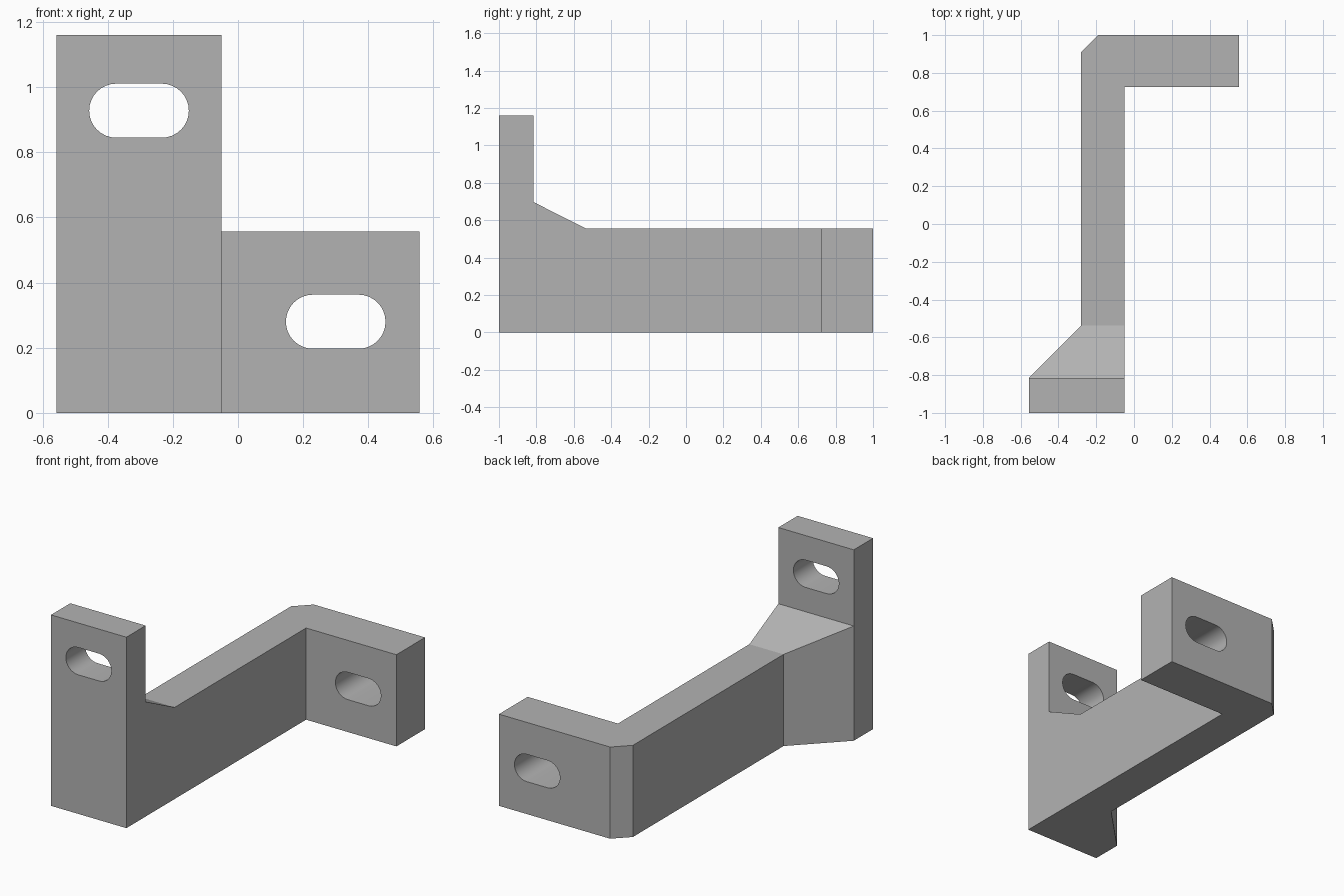
import bpy, bmesh, math
from mathutils import Vector

cube = bpy.data.objects.get("Cube")
if cube:
    bpy.data.objects.remove(cube, do_unlink=True)

grey = bpy.data.materials.new("plain grey")
grey.use_nodes = True
colour = (0.45, 0.45, 0.45, 1)
grey.diffuse_color = colour
grey.node_tree.nodes["Principled BSDF"].inputs["Base Color"].default_value = colour


def extrude(name, points, depth):
    """Make a solid from a flat outline of 3D points, swept along depth."""
    bm = bmesh.new()
    face = bm.faces.new([bm.verts.new(p) for p in points])
    swept = bmesh.ops.extrude_face_region(bm, geom=[face])["geom"]
    verts = [v for v in swept if isinstance(v, bmesh.types.BMVert)]
    bmesh.ops.translate(bm, verts=verts, vec=Vector(depth))
    bmesh.ops.recalc_face_normals(bm, faces=bm.faces)
    mesh = bpy.data.meshes.new(name)
    bm.to_mesh(mesh)
    bm.free()
    mesh.materials.append(grey)
    obj = bpy.data.objects.new(name, mesh)
    bpy.context.collection.objects.link(obj)
    return obj


def slot(name, x, z, y, depth, half=0.153, radius=0.083, steps=16):
    """Rounded slot cutter running along y."""
    points = []
    for side in (1, -1):
        for i in range(steps + 1):
            a = math.pi * i / steps - math.pi / 2
            points.append((x + side * (half - radius + radius * math.cos(a)),
                           y, z + side * radius * math.sin(a)))
    return extrude(name, points, (0, depth, 0))


# Bracket body: plan outline raised to full height
plan = [(-0.557, -1), (-0.05, -1), (-0.05, 0.725), (0.557, 0.725), (0.557, 1),
        (-0.19, 1), (-0.28, 0.91), (-0.28, -0.537), (-0.557, -0.815)]
bracket = extrude("bracket", [(x, y, 0) for x, y in plan], (0, 0, 1.16))

# Space above the arm, with the sloped gusset
side = [(-0.815, 1.5), (-0.815, 0.697), (-0.537, 0.557), (1.2, 0.557), (1.2, 1.5)]
cutters = [
    extrude("upper_cutter", [(-1, y, z) for y, z in side], (2, 0, 0)),
    slot("front_slot_cutter", -0.304, 0.928, -1.2, 0.6),
    slot("back_slot_cutter", 0.3, 0.28, 0.5, 0.8),
]

# Cut the body, then drop the cutters
bpy.context.view_layer.objects.active = bracket
for cutter in cutters:
    cutter.hide_render = True
    mod = bracket.modifiers.new(cutter.name, 'BOOLEAN')
    mod.operation = 'DIFFERENCE'
    mod.solver = 'EXACT'
    mod.object = cutter
    bpy.ops.object.modifier_apply(modifier=mod.name)
    bpy.data.objects.remove(cutter, do_unlink=True)

# Smooth slot walls, sharp everywhere else
bpy.ops.object.select_all(action='DESELECT')
bracket.select_set(True)
bpy.ops.object.shade_smooth_by_angle(angle=math.radians(20))
